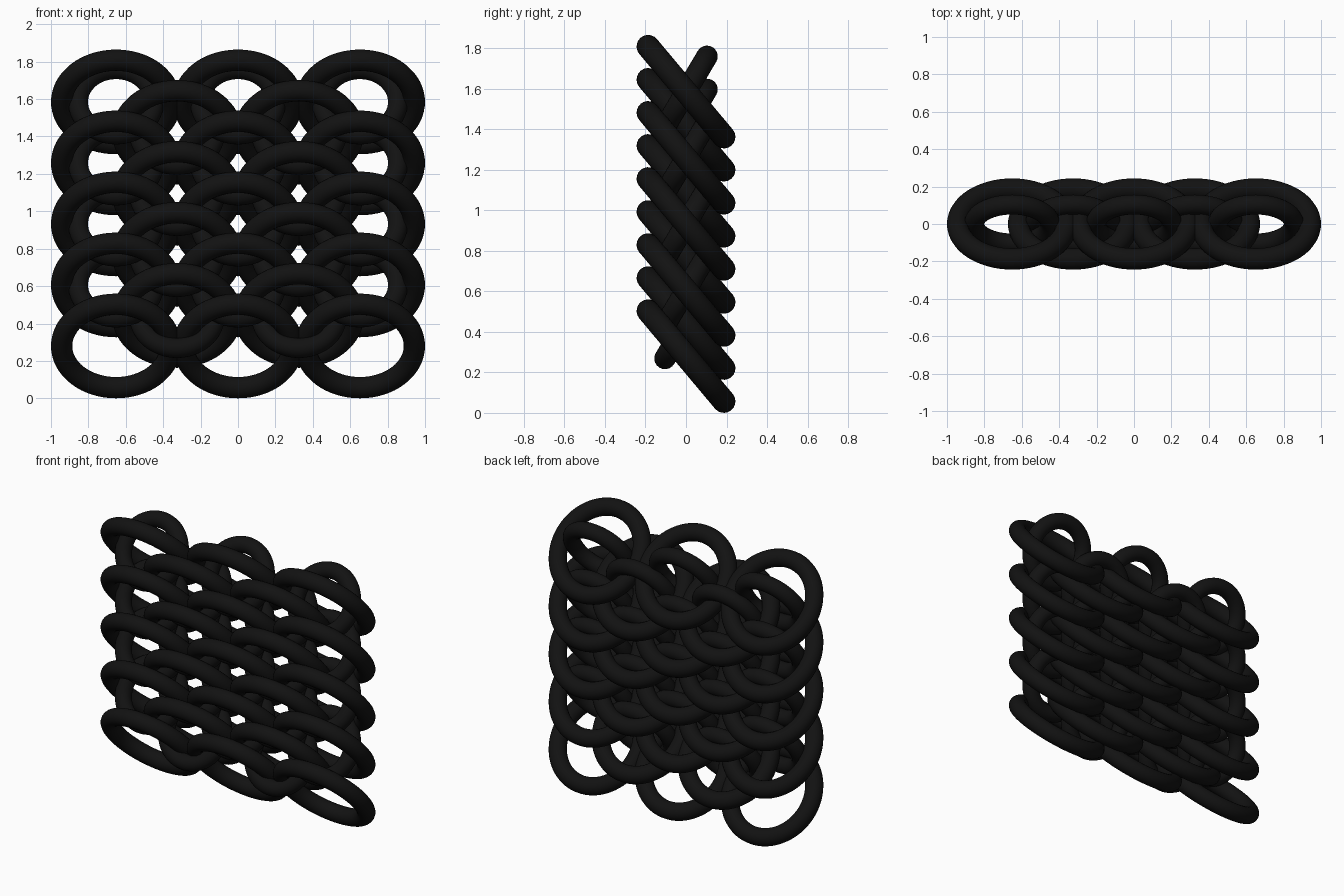
import bpy
import math

if "Cube" in bpy.data.objects:
    bpy.data.objects.remove(bpy.data.objects["Cube"])

STEP_Z = 0.1631
STEP_X = 0.326
BOTTOM_Z = 0.28

mat = bpy.data.materials.new("black_metal")
mat.diffuse_color = (0.006, 0.006, 0.006, 1)
mat.use_nodes = True
mat.node_tree.nodes["Principled BSDF"].inputs["Base Color"].default_value = mat.diffuse_color


def ring_mesh(name, major, minor):
    bpy.ops.mesh.primitive_torus_add(major_radius=major, minor_radius=minor,
                                     major_segments=64, minor_segments=20)
    ob = bpy.context.object
    bpy.ops.object.shade_smooth()
    mesh = ob.data
    mesh.name = name
    mesh.materials.append(mat)
    bpy.data.objects.remove(ob)
    return mesh


def place(name, mesh, x, z, tilt):
    ob = bpy.data.objects.new(name, mesh)
    ob.location = (x, 0, z)
    ob.rotation_euler = (tilt, 0, 0)
    bpy.context.collection.objects.link(ob)


large = ring_mesh("large_ring", 0.291, 0.057)
small = ring_mesh("small_ring", 0.203, 0.053)
tilt_large = -math.atan2(0.223, 0.187)
tilt_small = math.atan2(0.175, 0.104)

# Woven rows: alternating three and two rings
for row in range(9):
    z = BOTTOM_Z + row * STEP_Z
    columns = (-2, 0, 2) if row % 2 == 0 else (-1, 1)
    for c in columns:
        place("large_ring", large, c * STEP_X, z, tilt_large)
        # Opposite-leaning small link in every row but the lowest
        if row > 0:
            place("small_ring", small, c * STEP_X, z, tilt_small)
